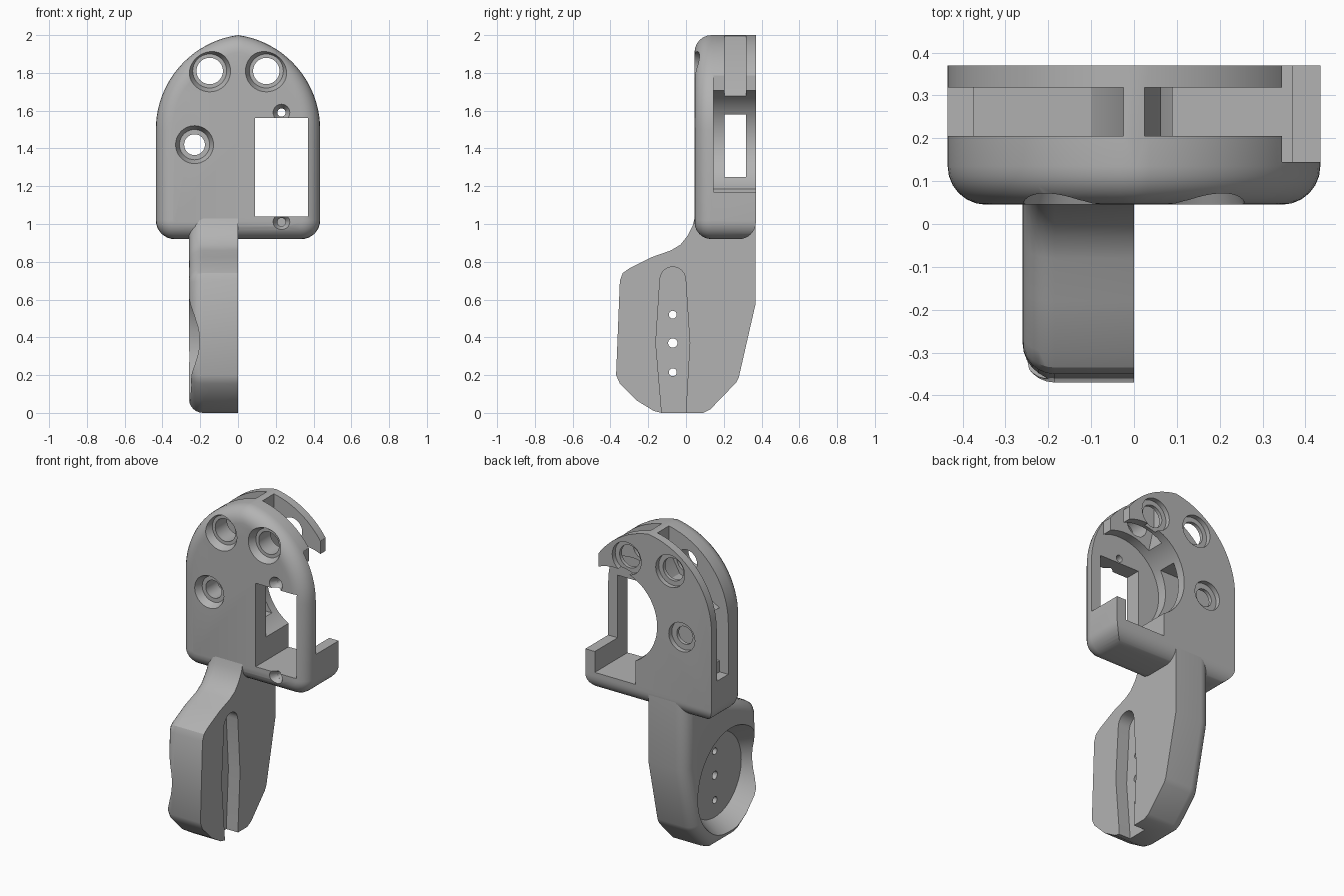
import bpy, bmesh, math

cube = bpy.data.objects.get("Cube")
if cube:
    bpy.data.objects.remove(cube, do_unlink=True)

grey = bpy.data.materials.new("plain grey")
grey.use_nodes = True
color = (0.45, 0.45, 0.45, 1)
grey.diffuse_color = color
grey.node_tree.nodes["Principled BSDF"].inputs["Base Color"].default_value = color


def loft(name, start, end, axis, a, b, bevel=None, width=0.09):
    """Solid between two outlines lying across the given axis."""
    def place(p, t):
        return (p[0], t, p[1]) if axis == "y" else (t, p[0], p[1])
    bm = bmesh.new()
    va = [bm.verts.new(place(p, a)) for p in start]
    vb = [bm.verts.new(place(p, b)) for p in end]
    first = bm.faces.new(va)
    bm.faces.new(vb)
    n = len(va)
    for i in range(n):
        j = (i + 1) % n
        bm.faces.new((va[i], va[j], vb[j], vb[i]))
    bmesh.ops.recalc_face_normals(bm, faces=bm.faces)
    if bevel:
        bmesh.ops.bevel(bm, geom=list(first.edges), offset=width, segments=6,
                        profile=0.5, affect="EDGES", clamp_overlap=False)
    mesh = bpy.data.meshes.new(name)
    bm.to_mesh(mesh)
    bm.free()
    obj = bpy.data.objects.new(name, mesh)
    bpy.context.collection.objects.link(obj)
    mesh.materials.append(grey)
    return obj


def prism(name, pts, axis, a, b, **kw):
    return loft(name, pts, pts, axis, a, b, **kw)


def arc(cx, cz, r, a0, a1, n):
    return [(cx + r * math.cos(math.radians(a0 + (a1 - a0) * i / n)),
             cz + r * math.sin(math.radians(a0 + (a1 - a0) * i / n))) for i in range(n + 1)]


def circle(cx, cz, r, n=40):
    return arc(cx, cz, r, 0, 360, n)[:-1]


def rect(x0, x1, z0, z1):
    return [(x0, z0), (x1, z0), (x1, z1), (x0, z1)]


def apply(target, tool, operation="DIFFERENCE"):
    tool.hide_render = True
    mod = target.modifiers.new("cut", "BOOLEAN")
    mod.object, mod.operation, mod.solver = tool, operation, "EXACT"
    bpy.context.view_layer.objects.active = target
    bpy.ops.object.modifier_apply(modifier=mod.name)
    bpy.data.objects.remove(tool, do_unlink=True)


def smooth(obj):
    bpy.ops.object.select_all(action="DESELECT")
    obj.select_set(True)
    bpy.context.view_layer.objects.active = obj
    bpy.ops.object.shade_smooth_by_angle(angle=math.radians(30))


# Head: pointed arch with rounded lower corners and a soft front edge
front, back, half, low = 0.045, 0.37, 0.435, 0.92
big = 0.505
tip = math.degrees(math.asin(0.5 / big))
right = arc(half - 0.1, low + 0.1, 0.1, -90, 0, 8) + arc(half - big, 1.5, big, 0, tip, 20)
left = [(-x, z) for x, z in reversed(right[:-1])]
head = prism("head_housing", right + left, "y", front, back, bevel=True)

# Rounded lower back edge
side = [(-0.2, 0.5)] + [(-0.2, 2.2), (back, 2.2)] + arc(back - 0.09, low + 0.09, 0.09, 0, -90, 8)
side[0] = (-0.2, low)
apply(head, prism("edge_rounder", side, "x", -1, 1), "INTERSECT")

# Motor window, drum recess and side opening behind the front plate
plate = 0.145
apply(head, prism("window_cut", rect(0.09, 0.37, 1.04, 1.56), "y", -0.1, 0.6))
apply(head, prism("drum_cut", circle(0.23, 1.44, 0.29, 64), "y", plate, 0.6))
apply(head, prism("side_cut", rect(0.23, 0.6, 1.17, 1.70), "y", plate, 0.6))
apply(head, prism("notch_cut", rect(0.345, 0.6, 1.17, 2.2), "y", plate, 0.6))

# Cord channels, separated by a web at the top
left_channel = [(-0.025, 2.2), (-0.025, 1.85), (-0.1, 1.72), (-0.375, 1.58), (0.05, 1.58),
                (0.05, 1.25), (-0.375, 1.25), (-0.375, 1.18), (-0.6, 1.18), (-0.6, 2.2)]
right_channel = [(0.025, 2.2), (0.025, 1.85), (0.08, 1.6), (0.4, 1.6), (0.4, 2.2)]
for pts in (left_channel, right_channel):
    apply(head, prism("channel_cut", pts, "y", 0.205, 0.318))

# Countersunk axle holes on both faces
for x, z, r, outer in ((-0.15, 1.81, 0.07, 0.11), (0.15, 1.81, 0.07, 0.11), (-0.23, 1.42, 0.055, 0.1)):
    apply(head, prism("axle_cut", circle(x, z, r), "y", -0.1, 0.6))
    apply(head, loft("sink_cut", circle(x, z, outer + 0.005), circle(x, z, outer - 0.02),
                     "y", front - 0.01, front + 0.045))
    apply(head, prism("rear_sink_cut", circle(x, z, outer - 0.01), "y", back - 0.03, 0.6))

# Mounting screw holes above and below the window
for z in (1.59, 1.01):
    apply(head, prism("screw_cut", circle(0.23, z, 0.022, 20), "y", -0.1, 0.2))
    apply(head, loft("screw_sink_cut", circle(0.23, z, 0.05, 24), circle(0.23, z, 0.022, 24),
                     "y", front - 0.01, front + 0.04))
smooth(head)

# Handle: one half of a grip, flat on the inner side
rear = back - 0.001
grip = [(rear, 1.03), (0.05, 1.05), (0.035, 0.99), (0.01, 0.94), (-0.03, 0.89), (-0.08, 0.86),
        (-0.18, 0.825), (-0.3, 0.765), (-0.335, 0.74), (-0.35, 0.70), (-0.37, 0.2), (-0.35, 0.155),
        (-0.26, 0.065), (-0.17, 0.01), (-0.13, 0), (0.09, 0), (0.13, 0.02),
        (0.265, 0.16), (0.28, 0.19), (rear, 0.58)]
handle = prism("handle", grip, "x", -0.26, 0, bevel=True, width=0.075)

# Long slot on the flat side
slot = [(-0.13, -0.1), (0, -0.1), (0, 0.02), (0.02, 0.37)] + arc(-0.07, 0.705, 0.068, 0, 180, 12) \
    + [(-0.16, 0.37), (-0.13, 0.02)]
apply(handle, prism("slot_cut", slot, "x", -0.08, 0.1))

# Dished pocket on the outer side, with three through holes
apply(handle, loft("dish_cut", circle(-0.07, 0.37, 0.335, 64), circle(-0.07, 0.37, 0.26, 64),
                   "x", -0.28, -0.15))
for z, r in ((0.215, 0.021), (0.37, 0.025), (0.52, 0.021)):
    apply(handle, prism("pin_cut", circle(-0.07, z, r, 20), "x", -0.3, 0.1))
smooth(handle)
